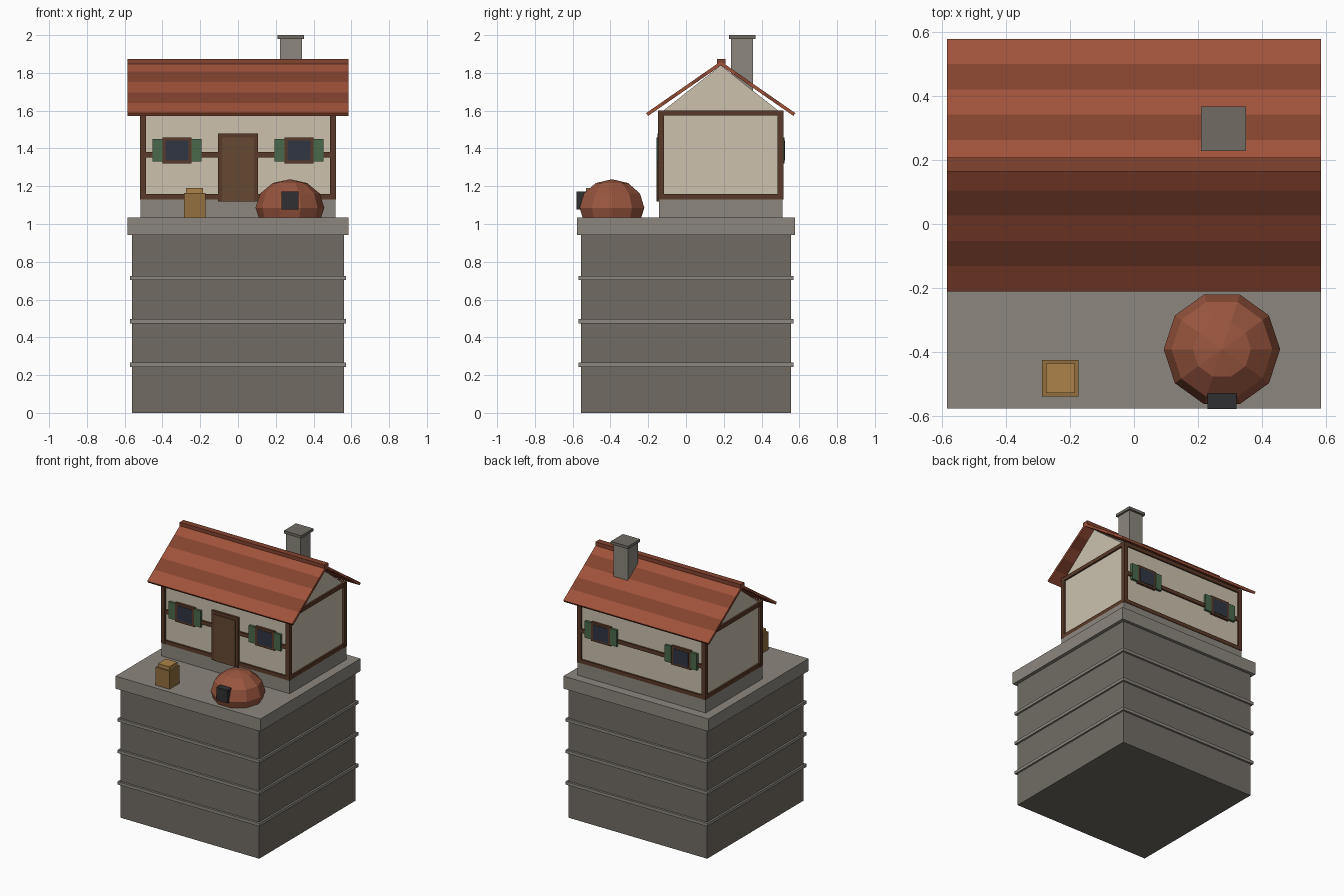
import bpy, bmesh
from math import atan2, cos, sin, hypot
from mathutils import Matrix, Vector

if "Cube" in bpy.data.objects:
    bpy.data.objects.remove(bpy.data.objects["Cube"])


def material(name, hex_code):
    srgb = [int(hex_code[i:i + 2], 16) / 255 for i in (0, 2, 4)]
    m = bpy.data.materials.new(name)
    m.diffuse_color = [((c + 0.055) / 1.055) ** 2.4 for c in srgb] + [1]
    m.use_nodes = True
    m.node_tree.nodes["Principled BSDF"].inputs["Base Color"].default_value = m.diffuse_color
    return m


STONE = material("stone", "716C64")
TRIM = material("pale_stone", "8C877E")
PLASTER = material("plaster", "CCC1AE")
TIMBER = material("timber", "5A3A28")
DOOR = material("door_wood", "654A32")
GLASS = material("glass", "303642")
GREEN = material("shutter_green", "4A6A4C")
TILE_A = material("tile_light", "A0523A")
TILE_B = material("tile_dark", "84432F")
CLAY = material("clay", "99563F")
DARK = material("soot", "303032")
CRATE = material("crate_wood", "94703F")
LID = material("lid_wood", "AC8248")


def finish(name, bm, mat):
    bmesh.ops.recalc_face_normals(bm, faces=bm.faces)
    me = bpy.data.meshes.new(name)
    bm.to_mesh(me)
    bm.free()
    ob = bpy.data.objects.new(name, me)
    bpy.context.collection.objects.link(ob)
    me.materials.append(mat)
    return ob


def box(name, x, y, z, mat):
    """Box from (min, max) ranges."""
    bm = bmesh.new()
    size = [r[1] - r[0] for r in (x, y, z)]
    mid = [(r[0] + r[1]) / 2 for r in (x, y, z)]
    bmesh.ops.create_cube(bm, size=1, matrix=Matrix.Translation(mid) @ Matrix.Diagonal((*size, 1)))
    return finish(name, bm, mat)


def prism(name, yz, half_x, mat):
    """Profile in the y-z plane, extruded along x."""
    bm = bmesh.new()
    face = bm.faces.new([bm.verts.new((-half_x, y, z)) for y, z in yz])
    out = bmesh.ops.extrude_face_region(bm, geom=[face])
    bmesh.ops.translate(bm, vec=(2 * half_x, 0, 0),
                        verts=[v for v in out["geom"] if isinstance(v, bmesh.types.BMVert)])
    return finish(name, bm, mat)


def around(c, half):
    return (c - half, c + half)


# Stone pedestal with three bands and a cap slab
box("pedestal", (-.56, .56), (-.555, .555), (0, .945), STONE)
for z in (.255, .485, .715):
    box("pedestal_band", (-.573, .573), (-.57, .57), around(z, .011), TRIM)
box("pedestal_cap", (-.585, .585), (-.577, .577), (.943, 1.034), TRIM)

# House body
CY = .184
box("house_plinth", (-.517, .517), around(CY, .327), (1.034, 1.13), TRIM)
box("house_walls", (-.505, .505), around(CY, .32), (1.13, 1.6), PLASTER)
prism("gable", [(CY - .307, 1.598), (CY + .307, 1.598), (CY, 1.84)], .505, PLASTER)

# Timber frame: posts, sills, top plates and mid rails
for sx in (-1, 1):
    for sy in (-1, 1):
        box("corner_post", around(sx * .503, .016), around(CY + sy * .317, .016), (1.13, 1.6), TIMBER)
    for z in (1.144, 1.588):
        box("side_beam", around(sx * .503, .014), around(CY, .331), around(z, .014), TIMBER)
for sy in (-1, 1):
    for z in (1.144, 1.588, 1.366):
        box("long_beam", (-.517, .517), around(CY + sy * .318, .013), around(z, .014), TIMBER)

# Door
front = CY - .32
box("door_frame", (-.107, .107), (front - .016, front + .01), (1.12, 1.48), TIMBER)
box("door", (-.085, .085), (front - .021, front), (1.12, 1.458), DOOR)

# Shuttered windows, front and back
for sy in (-1, 1):
    wall = CY + sy * .32
    for sx in (-1, 1):
        cx = sx * .323
        box("window_frame", around(cx, .078), around(wall, .017), (1.32, 1.458), TIMBER)
        box("window_glass", around(cx, .06), around(wall, .02), (1.335, 1.442), GLASS)
        for side in (-1, 1):
            box("shutter", around(cx + side * .103, .026), around(wall, .018), (1.33, 1.45), GREEN)

# Roof: five tile courses per slope, alternating colour
RUN, DROP, ROWS, THICK = .395, .274, 5, .018
ang = atan2(DROP, RUN)
length = hypot(RUN, DROP)
for s in (-1, 1):
    down = Vector((s * cos(ang), -sin(ang)))
    inward = Vector((-s * sin(ang), -cos(ang))) * THICK
    ridge = Vector((CY, 1.861))
    for i in range(ROWS):
        a = ridge + down * (length * i / ROWS)
        b = ridge + down * (length * (i + 1) / ROWS)
        prism("roof_course", [a, b, b + inward, a + inward], .585, TILE_B if i % 2 else TILE_A)
box("ridge_cap", (-.585, .585), around(CY + .002, .022), (1.845, 1.873), TILE_B)

# Chimney
box("chimney", around(.28, .058), around(.296, .058), (1.65, 1.982), TRIM)
box("chimney_cap", around(.28, .07), around(.298, .07), (1.98, 2.0), STONE)

# Clay oven: faceted dome cut flat at the slab
bm = bmesh.new()
bmesh.ops.create_uvsphere(bm, u_segments=10, v_segments=6, radius=1)
turn = Matrix.Rotation(atan2(1, 0), 4, 'Z')
bm.transform(Matrix.Translation((.275, -.392, 1.086)) @ Matrix.Diagonal((.182, .18, .151, 1)) @ turn)
cut = bmesh.ops.bisect_plane(bm, geom=bm.verts[:] + bm.edges[:] + bm.faces[:],
                             plane_co=(0, 0, 1.032), plane_no=(0, 0, 1), clear_inner=True)
bmesh.ops.holes_fill(bm, edges=[e for e in cut["geom_cut"] if isinstance(e, bmesh.types.BMEdge)])
finish("oven_dome", bm, CLAY)
box("oven_mouth", (.23, .32), (-.579, -.53), (1.078, 1.172), DARK)

# Crate with raised lid
box("crate", around(-.23, .057), around(-.483, .057), (1.034, 1.165), CRATE)
box("crate_lid", around(-.23, .046), around(-.483, .046), (1.163, 1.19), LID)
